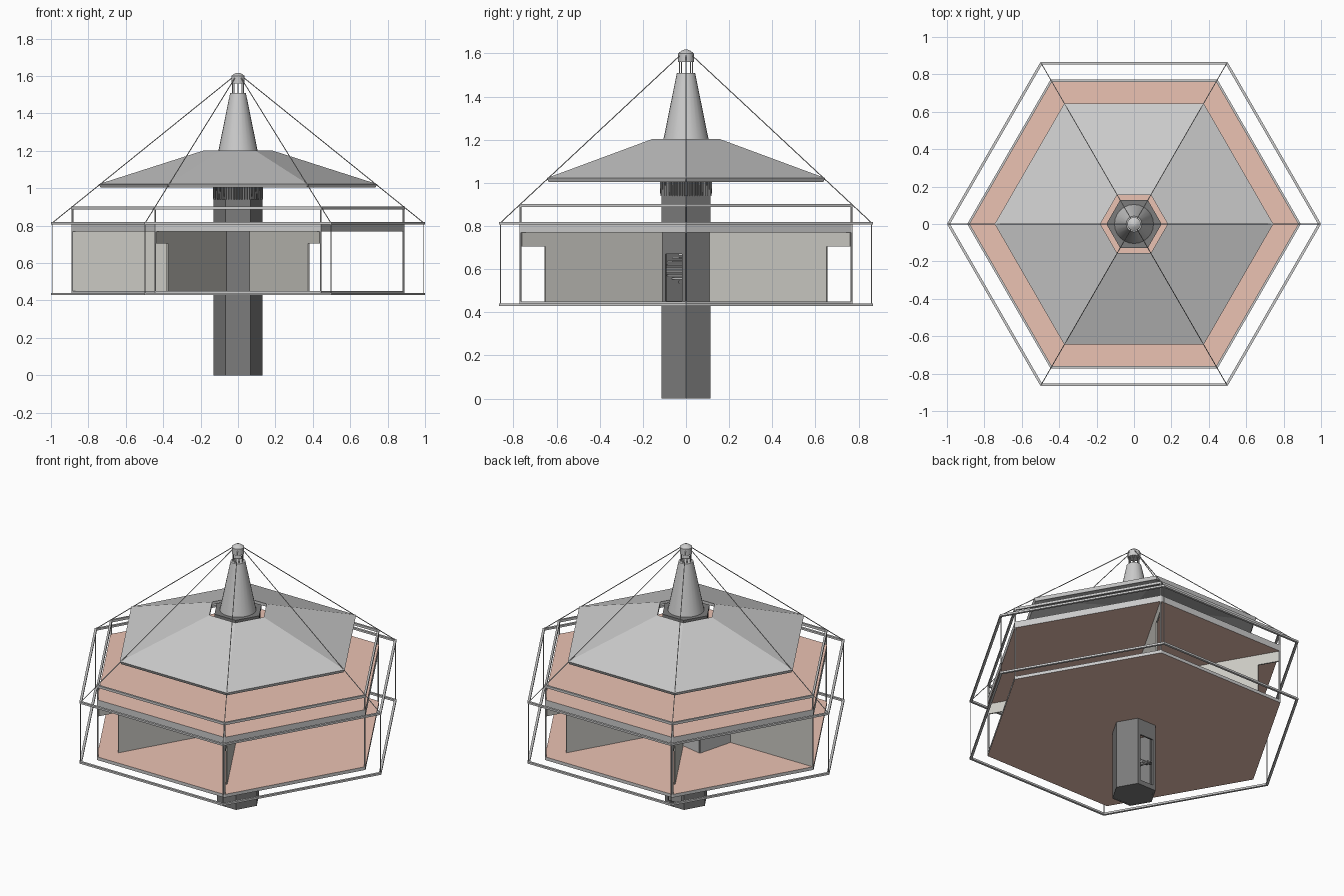
import bpy, bmesh
from math import cos, sin, radians, pi
from mathutils import Vector, Matrix

if "Cube" in bpy.data.objects:
    bpy.data.objects.remove(bpy.data.objects["Cube"])


def material(name, rgb):
    m = bpy.data.materials.new(name)
    m.diffuse_color = (*rgb, 1)
    m.use_nodes = True
    m.node_tree.nodes["Principled BSDF"].inputs["Base Color"].default_value = m.diffuse_color
    return m


CORAL = material("coral", (0.83, 0.54, 0.45))
GREY = material("grey", (0.6, 0.6, 0.6))
DARK = material("dark", (0.2, 0.2, 0.2))
BEIGE = material("beige", (0.6, 0.59, 0.55))


def polar(r, deg, z):
    return Vector((r * cos(radians(deg)), r * sin(radians(deg)), z))


def finish(name, bm, mat=None):
    bmesh.ops.recalc_face_normals(bm, faces=bm.faces[:])
    me = bpy.data.meshes.new(name)
    bm.to_mesh(me)
    bm.free()
    ob = bpy.data.objects.new(name, me)
    bpy.context.collection.objects.link(ob)
    if mat:
        me.materials.append(mat)
    return ob


def turned(name, profile, n=6, mat=None, closed=False):
    """Turn an (r, z) profile around z; closed makes a ring, else ends are capped."""
    bm = bmesh.new()
    rings = [[bm.verts.new(polar(r, 360 * i / n, z)) for i in range(n)] for r, z in profile]
    count = len(rings) if closed else len(rings) - 1
    for k in range(count):
        a, b = rings[k], rings[(k + 1) % len(rings)]
        for i in range(n):
            j = (i + 1) % n
            bm.faces.new((a[i], a[j], b[j], b[i]))
    if not closed:
        bm.faces.new(rings[0][::-1])
        bm.faces.new(rings[-1])
    return finish(name, bm, mat)


def ring(name, r0, r1, z0, z1, mat=None):
    return turned(name, [(r0, z0), (r1, z0), (r1, z1), (r0, z1)], 6, mat, True)


def rods(name, pairs, r, sides=6, mat=None):
    bm = bmesh.new()
    for a, b in pairs:
        d = b - a
        m = Matrix.Translation((a + b) / 2) @ d.to_track_quat('Z', 'Y').to_matrix().to_4x4()
        bmesh.ops.create_cone(bm, cap_ends=True, segments=sides, radius1=r, radius2=r,
                              depth=d.length, matrix=m)
    return finish(name, bm, mat)


def panel(name, outline, deg, mat, origin=(0, 0), t=0.008):
    """Upright wall: (distance, z) outline along direction deg, with thickness t."""
    bm = bmesh.new()
    along, side = polar(1, deg, 0), polar(t / 2, deg + 90, 0)
    base = Vector((*origin, 0))
    f = [[bm.verts.new(base + along * d + s * side + Vector((0, 0, z))) for d, z in outline]
         for s in (-1, 1)]
    n = len(outline)
    bm.faces.new(f[0])
    bm.faces.new(f[1])
    for i in range(n):
        j = (i + 1) % n
        bm.faces.new((f[0][i], f[0][j], f[1][j], f[1][i]))
    return finish(name, bm, mat)


HEX = range(0, 360, 60)

# Floor slabs: coral faces with grey edges
for name, z0, z1 in (("living_floor", 0.43, 0.45), ("upper_deck", 0.77, 0.81)):
    slab = turned(name, [(0.89, z0), (0.89, z1)], 6, CORAL)
    slab.data.materials.append(GREY)
    for p in slab.data.polygons:
        if abs(p.normal.z) < 0.5:
            p.material_index = 1

# Deck railing and corner posts
ring("deck_rail", 0.878, 0.892, 0.887, 0.902)
rods("corner_posts", [(polar(0.885, a, 0.43), polar(0.885, a, 0.9)) for a in HEX], 0.005)

# Outer suspended frame, drop wires and cables
ring("outer_frame_lower", 0.984, 1.0, 0.429, 0.441)
ring("outer_frame_upper", 0.984, 1.0, 0.807, 0.819)
rods("drop_wires", [(polar(0.993, a, 0.435), polar(0.993, a, 0.815)) for a in HEX], 0.0025)
rods("cables", [(polar(0.993, a, 0.815), polar(0.02, a, 1.6)) for a in HEX], 0.0025)

# Radial partition walls with a notch at the outer end
notched = [(0.12, 0.45), (0.755, 0.45), (0.755, 0.705), (0.88, 0.705), (0.88, 0.77), (0.12, 0.77)]
for a in (60, 120, 240, 300):
    panel(f"partition_{a}", notched, a, BEIGE)
panel("partition_full", [(0.12, 0.45), (0.885, 0.45), (0.885, 0.77), (0.12, 0.77)], 180, BEIGE)

# Small closet beside the mast
for name, w, deg, o in (("closet_side", 0.228, 75, (-0.31, 0)),
                        ("closet_end", 0.143, -12, (-0.25, 0.22))):
    panel(name, [(0, 0.45), (w, 0.45), (w, 0.77), (0, 0.77)], deg, GREY, o)

# Roof: hollow six-sided shell, open at the top
turned("roof", [(0.745, 1.022), (0.18, 1.203), (0.18, 1.185), (0.735, 1.003)], 6, GREY, True)

# Hollow central mast with doorways
mast = ring("mast", 0.119, 0.131, 0, 1.19, DARK)
turned("mast_base", [(0.125, 0.001), (0.125, 0.012)], 6, DARK)
for i, (deg, z0, z1) in enumerate(((-30, 0.452, 0.67), (90, 0.03, 0.33))):
    cutter = panel(f"door_cutter_{i}", [(0.09, z0), (0.15, z0), (0.15, z1), (0.09, z1)],
                   deg, None, t=0.09)
    cutter.hide_render = True
    cutter.hide_viewport = True
    mod = mast.modifiers.new("door", 'BOOLEAN')
    mod.object = cutter
    mod.operation = 'DIFFERENCE'
    mod.solver = 'EXACT'

# Spiral stair inside the mast
bm = bmesh.new()
for i in range(52):
    a, z = 20 * i - 120, 0.016 * (i + 1)
    lo, hi = [[bm.verts.new(polar(r, a + d, z + h)) for r, d in
               ((0.008, 0), (0.1, 0), (0.1, 21), (0.008, 21))] for h in (-0.008, 0)]
    bm.faces.new(lo)
    bm.faces.new(hi)
    for k in range(4):
        j = (k + 1) % 4
        bm.faces.new((lo[k], lo[j], hi[j], hi[k]))
finish("spiral_stair", bm, GREY)
turned("stair_pole", [(0.01, 0.01), (0.01, 1.19)], 12, GREY)

# Louvre fins around the mast head
fins = []
for a in HEX:
    p, q = polar(0.133, a, 0), polar(0.133, a + 60, 0)
    for k in range(10):
        b = p.lerp(q, (k + 0.5) / 10)
        fins.append((b + Vector((0, 0, 0.94)), b * 1.04 + Vector((0, 0, 1.19))))
rods("louvre_fins", fins, 0.004, 4, DARK)
turned("mast_cap", [(0.148, 1.185), (0.148, 1.203)], 6, DARK)

# Chimney cone, lantern rods and finial
cone = turned("chimney_cone", [(0.105, 1.2), (0.042, 1.51)], 24, GREY)
rods("lantern_rods", [(polar(0.03, a, 1.505), polar(0.03, a, 1.57)) for a in range(0, 360, 45)],
     0.003)
cap = turned("finial", [(0.036, 1.56), (0.036, 1.6), (0.02, 1.612), (0.008, 1.617)], 16, GREY)
for ob in (cone, cap):
    bpy.context.view_layer.objects.active = ob
    ob.select_set(True)
bpy.ops.object.shade_smooth_by_angle(angle=radians(30))
